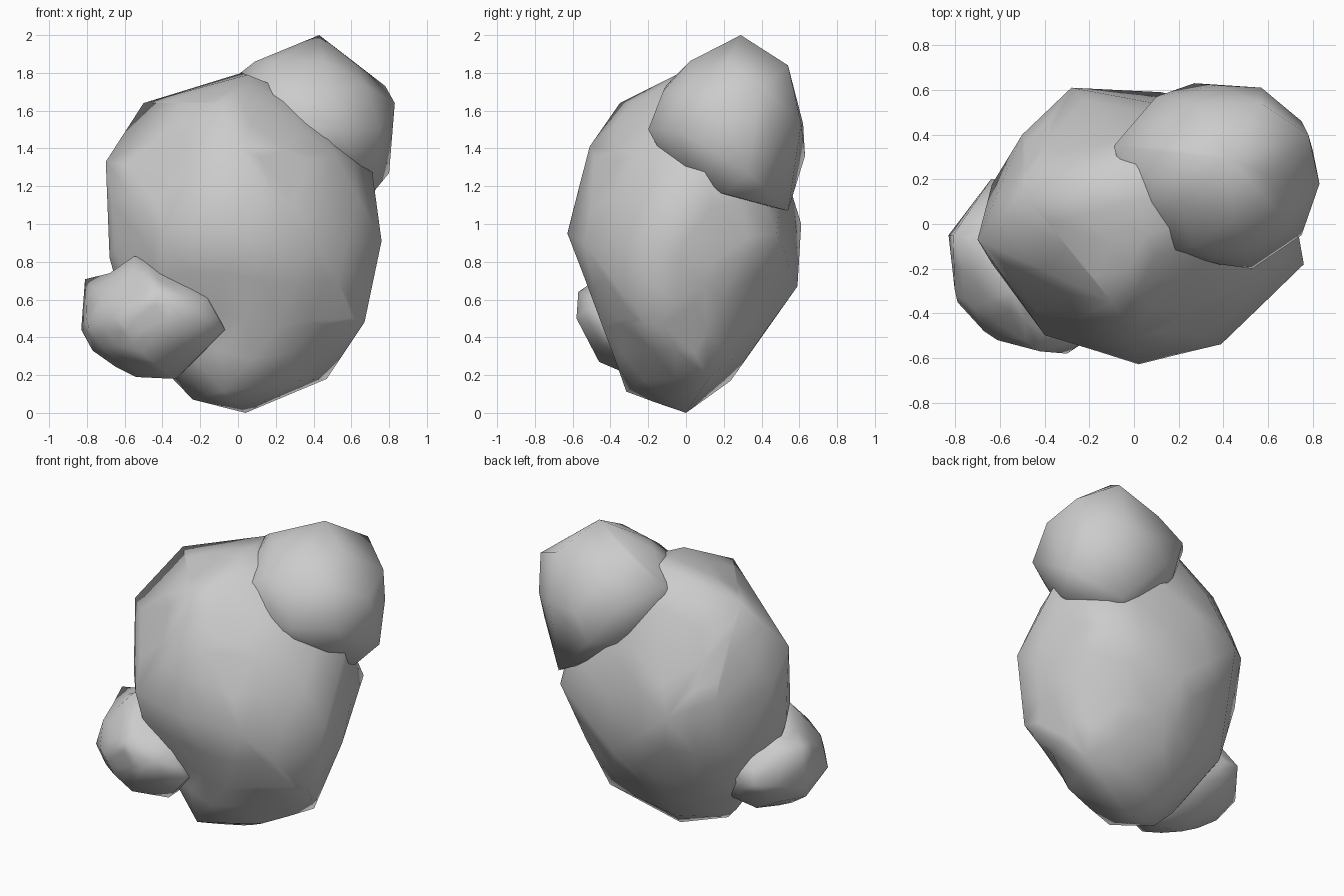
import bpy, bmesh
from math import exp
from mathutils import Vector


def boulder(name, centre, radii, corners, lean=0.0, dents=()):
    """Chunky stone: hull of a coarse ball and protruding corners, then dented."""
    ball = bmesh.new()
    bmesh.ops.create_icosphere(ball, subdivisions=2, radius=1)
    pts = [Vector((centre[0] + v.co.x * radii[0],
                   centre[1] + v.co.y * radii[1] + lean * v.co.z,
                   centre[2] + v.co.z * radii[2])) for v in ball.verts]
    ball.free()
    bm = bmesh.new()
    for p in pts + [Vector(c) for c in corners]:
        bm.verts.new(p)
    bmesh.ops.convex_hull(bm, input=bm.verts[:])
    bmesh.ops.delete(bm, geom=[v for v in bm.verts if not v.link_faces], context='VERTS')
    if dents:
        bmesh.ops.subdivide_edges(bm, edges=bm.edges[:], cuts=1, use_grid_fill=True)
        bmesh.ops.triangulate(bm, faces=bm.faces[:])
    for spot, size, push in dents:
        for v in bm.verts:
            v.co += Vector(push) * exp(-((v.co - Vector(spot)).length / size) ** 2)
    bmesh.ops.recalc_face_normals(bm, faces=bm.faces[:])
    mesh = bpy.data.meshes.new(name)
    bm.to_mesh(mesh)
    bm.free()
    ob = bpy.data.objects.new(name, mesh)
    bpy.context.collection.objects.link(ob)
    for p in mesh.polygons:
        p.use_smooth = True
    return ob


# Large central stone, hollowed a little at the lower front
boulder("main_boulder", (0.03, 0.0, 0.91), (0.70, 0.575, 0.87), [
    (0.04, 0.0, 0.0), (-0.24, -0.1, 0.07), (-0.08, -0.33, 0.11), (0.47, 0.12, 0.18),
    (0.67, -0.22, 0.48), (0.69, 0.1, 0.68), (0.76, -0.18, 0.91), (0.39, -0.54, 0.9),
    (0.02, -0.63, 0.95), (-0.4, -0.5, 0.95), (-0.68, -0.07, 0.82), (-0.70, -0.07, 1.33),
    (-0.5, 0.14, 1.64), (0.02, 0.27, 1.8), (0.05, -0.05, 1.79), (-0.1, -0.35, 1.64),
    (0.0, -0.51, 1.41), (-0.5, 0.4, 1.1), (-0.28, 0.61, 1.0), (0.12, 0.59, 0.67),
    (0.58, 0.48, 0.95), (0.71, 0.1, 1.28)], lean=0.06, dents=[
    ((-0.22, -0.46, 0.45), 0.28, (0.03, 0.09, 0.02)),
    ((0.2, -0.5, 0.5), 0.25, (0.0, 0.05, 0.0)),
    ((0.47, -0.3, 0.28), 0.12, (-0.04, 0.06, 0.03))])

# Upper stone at the back right
boulder("upper_boulder", (0.38, 0.22, 1.53), (0.43, 0.40, 0.39), [
    (0.43, 0.29, 2.0), (0.83, 0.18, 1.64), (0.80, 0.33, 1.27), (0.78, 0.4, 1.73),
    (0.57, 0.54, 1.84), (0.57, 0.61, 1.53), (0.27, 0.63, 1.36), (0.53, -0.20, 1.5),
    (0.16, -0.12, 1.67), (0.75, -0.05, 1.5), (0.09, 0.2, 1.86), (-0.09, 0.35, 1.72),
    (0.55, 0.54, 1.07), (0.75, 0.46, 1.5), (0.71, 0.2, 1.16), (0.65, 0.0, 1.3),
    (0.1, 0.57, 1.6)])

# Small stone at the front left foot
boulder("lower_boulder", (-0.46, -0.18, 0.5), (0.36, 0.37, 0.3), [
    (-0.81, -0.05, 0.71), (-0.83, -0.05, 0.44), (-0.79, -0.35, 0.45), (-0.55, -0.3, 0.83),
    (-0.61, -0.52, 0.5), (-0.42, -0.57, 0.64), (-0.30, -0.58, 0.5), (-0.07, -0.43, 0.44),
    (-0.16, -0.48, 0.6), (-0.54, -0.2, 0.19), (-0.33, -0.25, 0.18), (-0.45, -0.46, 0.27),
    (-0.64, 0.2, 0.5), (-0.77, -0.15, 0.33)], dents=[
    ((-0.72, -0.15, 0.74), 0.08, (0.0, 0.0, -0.05))])
